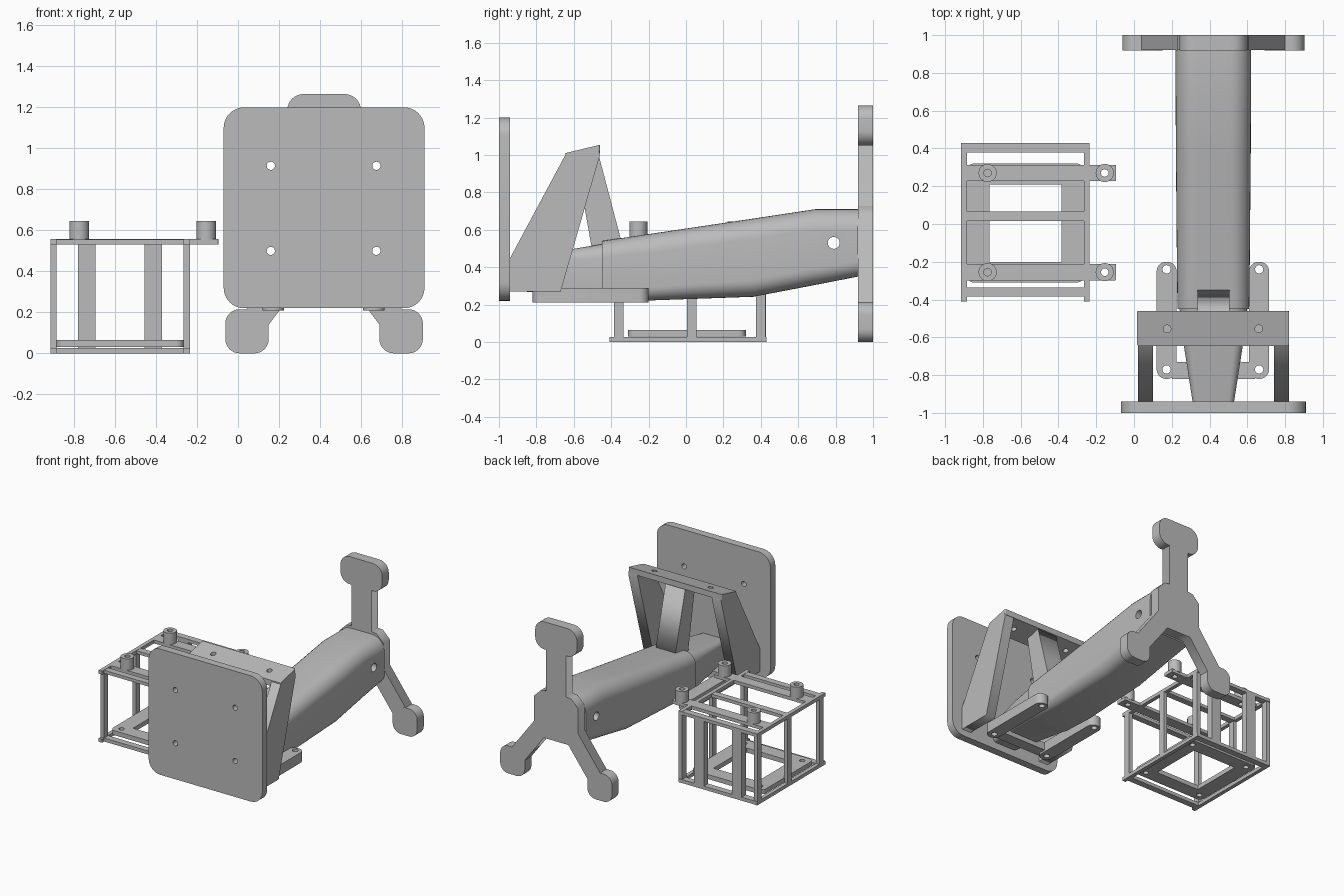
import bpy, bmesh, math
from mathutils import Vector

if "Cube" in bpy.data.objects:
    bpy.data.objects.remove(bpy.data.objects["Cube"])

grey = bpy.data.materials.new("plain grey")
grey.diffuse_color = (0.5, 0.5, 0.5, 1)
grey.use_nodes = True
grey.node_tree.nodes["Principled BSDF"].inputs["Base Color"].default_value = grey.diffuse_color
CX = 0.42  # centre line of the arm assembly


def finish(name, bm):
    bmesh.ops.remove_doubles(bm, verts=bm.verts, dist=1e-5)
    bmesh.ops.recalc_face_normals(bm, faces=bm.faces)
    me = bpy.data.meshes.new(name)
    bm.to_mesh(me)
    bm.free()
    me.materials.append(grey)
    ob = bpy.data.objects.new(name, me)
    bpy.context.collection.objects.link(ob)
    return ob


def smooth(ob, deg=30):
    bpy.ops.object.select_all(action='DESELECT')
    ob.select_set(True)
    bpy.context.view_layer.objects.active = ob
    bpy.ops.object.shade_smooth_by_angle(angle=math.radians(deg))


def circle(u, v, r, n=24):
    return [(u + r * math.cos(2 * math.pi * i / n), v + r * math.sin(2 * math.pi * i / n)) for i in range(n)]


def rounded(u0, u1, v0, v1, rt, rb=None, n=8):
    """Rounded rectangle outline; rt = upper radius, rb = lower radius."""
    rb = rt if rb is None else rb
    out = []
    for k, (u, v, r) in enumerate(((u1 - rt, v1 - rt, rt), (u0 + rt, v1 - rt, rt),
                                   (u0 + rb, v0 + rb, rb), (u1 - rb, v0 + rb, rb))):
        for i in range(n + 1):
            a = math.pi / 2 * (k + i / n)
            out.append((u + r * math.cos(a), v + r * math.sin(a)))
    return out


def slab(name, loops, lo, hi, axis, shade=True):
    """Extrude an outline (first loop) with holes (other loops) along an axis."""
    cu = bpy.data.curves.new(name, 'CURVE')
    cu.dimensions, cu.fill_mode, cu.extrude = '2D', 'BOTH', (hi - lo) / 2
    for loop in loops:
        sp = cu.splines.new('POLY')
        sp.points.add(len(loop) - 1)
        for p, (u, v) in zip(sp.points, loop):
            p.co = (u, v, 0, 1)
        sp.use_cyclic_u = True
    tmp = bpy.data.objects.new("tmp", cu)
    bpy.context.collection.objects.link(tmp)
    me = bpy.data.meshes.new_from_object(tmp.evaluated_get(bpy.context.evaluated_depsgraph_get()))
    bm = bmesh.new()
    bm.from_mesh(me)
    bpy.data.objects.remove(tmp)
    bpy.data.meshes.remove(me)
    for vert in bm.verts:
        u, v, w = vert.co
        w += (lo + hi) / 2
        vert.co = {'x': (w, u, v), 'y': (u, w, v), 'z': (u, v, w)}[axis]
    ob = finish(name, bm)
    if shade:
        smooth(ob)
    return ob


def box(name, x0, x1, y0, y1, z0, z1):
    bm = bmesh.new()
    bmesh.ops.create_cube(bm, size=1)
    for v in bm.verts:
        v.co = Vector(((x0 + x1) / 2 + v.co.x * (x1 - x0), (y0 + y1) / 2 + v.co.y * (y1 - y0),
                       (z0 + z1) / 2 + v.co.z * (z1 - z0)))
    return finish(name, bm)


def loft(name, stations):
    """Join rounded sections (y, half width, z0, z1, upper radius, lower radius)."""
    bm = bmesh.new()
    rings = [[bm.verts.new((x, y, z)) for x, z in rounded(CX - h, CX + h, z0, z1, rt, rb)]
             for y, h, z0, z1, rt, rb in stations]
    for a, b in zip(rings, rings[1:]):
        for i in range(len(a)):
            j = (i + 1) % len(a)
            bm.faces.new((a[i], a[j], b[j], b[i]))
    bm.faces.new(rings[0])
    bm.faces.new(rings[-1])
    return finish(name, bm)


# Front plate with four screw holes
holes = [circle(x, z, 0.02) for x in (0.16, 0.675) for z in (0.5, 0.915)]
slab("front_plate", [rounded(-0.07, 0.91, 0.22, 1.2, 0.1)] + holes, -1, -0.94, 'y')

# Arm body, with a pin hole through its rear
arm = loft("arm_body", [(-0.45, 0.19, 0.235, 0.54, 0.09, 0.06), (-0.2, 0.193, 0.222, 0.577, 0.1, 0.07),
                        (0.36, 0.198, 0.242, 0.66, 0.11, 0.09), (0.69, 0.2, 0.305, 0.71, 0.11, 0.09),
                        (0.92, 0.2, 0.35, 0.71, 0.11, 0.08)])
cutter = slab("pin_cutter", [circle(0.79, 0.53, 0.032)], 0, 0.9, 'x', False)
mod = arm.modifiers.new("pin_hole", 'BOOLEAN')
mod.operation, mod.object, mod.solver = 'DIFFERENCE', cutter, 'EXACT'
bpy.context.view_layer.objects.active = arm
bpy.ops.object.modifier_apply(modifier=mod.name)
bpy.data.objects.remove(cutter)
smooth(arm)

# Tapered nose joining the arm to the plate
smooth(loft("arm_nose", [(-0.94, 0.11, 0.275, 0.44, 0.03, 0.03), (-0.65, 0.155, 0.255, 0.49, 0.05, 0.04),
                         (-0.44, 0.18, 0.235, 0.525, 0.08, 0.05)]))

# Rear three-legged foot: hub with stem and legs, then pads
half = [(0.085, 1.1), (0.085, 0.73), (0.13, 0.725), (0.19, 0.665), (0.19, 0.47), (0.38, 0.215),
        (0.38, 0.1), (0.3, 0.1), (0.27, 0.14), (0.105, 0.36)]
slab("rear_foot_hub", [[(CX + x, z) for x, z in half] + [(CX - x, z) for x, z in reversed(half)]],
     0.92, 1, 'y', False)
slab("top_pad", [rounded(0.24, 0.6, 1.05, 1.265, 0.08)], 0.919, 1, 'y')
for s, side in ((-1, "left"), (1, "right")):
    a, b = sorted((CX + s * 0.27, CX + s * 0.482))
    slab(side + "_pad", [rounded(a, b, 0, 0.215, 0.07)], 0.919, 1, 'y')

# Overhead bracket: side walls, top bar and centre strut
wall = [(-0.94, 0.27), (-0.94, 0.45), (-0.64, 1.01), (-0.475, 1.05), (-0.46, 1.0), (-0.67, 0.27)]
for s, side in ((-1, "left"), (1, "right")):
    a, b = sorted((CX + s * 0.32, CX + s * 0.4))
    slab(side + "_bracket_wall", [wall], a, b, 'x', False)
bar = slab("bracket_top_bar", [rounded(0.015, 0.82, -0.645, -0.46, 0.01)] +
           [circle(x, -0.555, 0.02) for x in (0.175, 0.66)], 0, 0.045, 'z')
for v in bar.data.vertices:
    v.co.z += 0.965 + (v.co.y + 0.645) * 0.24
slab("centre_strut", [[(-0.59, 0.99), (-0.475, 1.03), (-0.335, 0.5), (-0.5, 0.48)]],
     0.335, 0.505, 'x', False)

# Lower rails with screw holes and a cross tie
for a, side in ((0.12, "left"), (0.61, "right")):
    m = a + 0.0525
    slab(side + "_lower_rail", [rounded(a, a + 0.105, -0.82, -0.2, 0.05)] +
         [circle(m, y, 0.022) for y in (-0.24, -0.77)], 0.21, 0.29, 'z')
box("lower_cross_tie", 0.2, 0.64, -0.82, -0.73, 0.225, 0.285)

# Open cage: rails and posts on both sides
for x in (-0.915, -0.265):
    for z in (0, 0.53):
        box("cage_side_rail", x, x + 0.03, -0.41, 0.43, z, z + 0.027)
    for y in (-0.385, 0.005, 0.375):
        box("cage_post", x, x + 0.03, y, y + 0.05, 0, 0.555)
for y in (-0.385, 0.015, 0.378):
    box("cage_top_bar", -0.915, -0.235, y, y + 0.05, 0.53, 0.555)
for y in (-0.385, 0.378):
    box("cage_bottom_bar", -0.915, -0.235, y, y + 0.05, 0, 0.027)
for x in (-0.78, -0.455):
    box("cage_wide_post", x, x + 0.085, 0.378, 0.428, 0, 0.54)

# Cage floor frame
slab("cage_floor", [rounded(-0.886, -0.264, -0.31, 0.32, 0.04),
                    [(-0.765, -0.2), (-0.385, -0.2), (-0.385, 0.21), (-0.765, 0.21)]] +
     [circle(x, y, 0.02) for x in (-0.825, -0.325) for y in (-0.255, 0.265)], 0.03, 0.065, 'z')

# Mounting straps with tubular standoffs
for y in (-0.255, 0.27):
    pins = [circle(x, y, 0.02) for x in (-0.775, -0.155)]
    slab("mount_strap", [rounded(-0.89, -0.095, y - 0.043, y + 0.043, 0.004)] + pins, 0.531, 0.557, 'z')
    for x in (-0.775, -0.155):
        slab("standoff", [circle(x, y, 0.048), circle(x, y, 0.02)], 0.55, 0.645, 'z')
